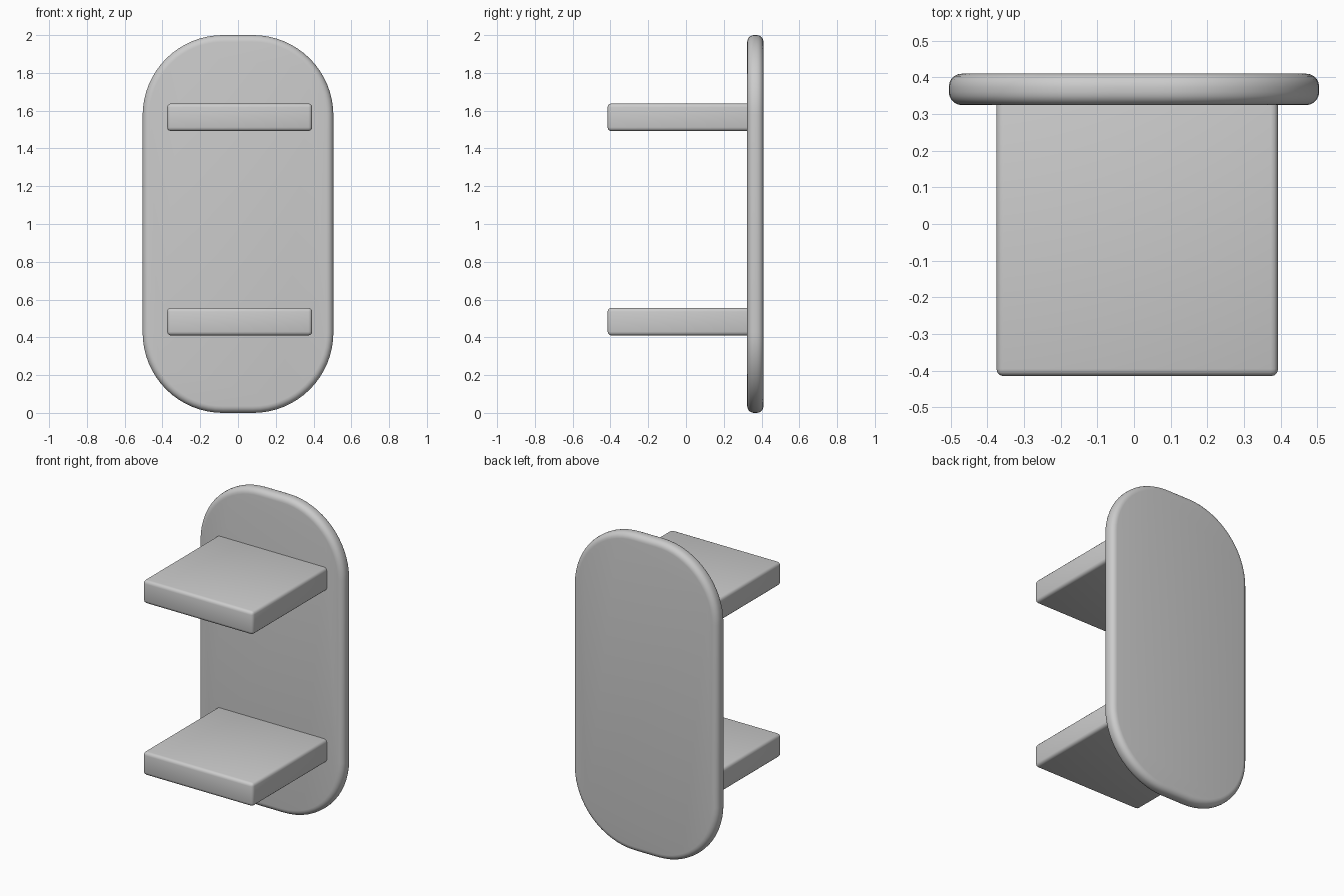
import bpy, bmesh, math

if "Cube" in bpy.data.objects:
    bpy.data.objects.remove(bpy.data.objects["Cube"])

grey = bpy.data.materials.new("light_grey")
grey.diffuse_color = (0.6, 0.6, 0.6, 1)
grey.use_nodes = True
grey.node_tree.nodes["Principled BSDF"].inputs["Base Color"].default_value = grey.diffuse_color


def finish(name, bm, bevel, segments):
    """Turn a bmesh into a smooth, edge-rounded object."""
    bmesh.ops.recalc_face_normals(bm, faces=bm.faces)
    mesh = bpy.data.meshes.new(name)
    bm.to_mesh(mesh)
    bm.free()
    obj = bpy.data.objects.new(name, mesh)
    bpy.context.collection.objects.link(obj)
    mesh.materials.append(grey)
    mod = obj.modifiers.new("rounded_edges", 'BEVEL')
    mod.width = bevel
    mod.segments = segments
    mod.limit_method = 'ANGLE'
    mod.angle_limit = math.radians(40)
    bpy.ops.object.select_all(action='DESELECT')
    bpy.context.view_layer.objects.active = obj
    obj.select_set(True)
    bpy.ops.object.modifier_apply(modifier=mod.name)
    bpy.ops.object.shade_smooth_by_angle(angle=math.radians(35))
    return obj


def back_panel(half_w, height, radius, y0, y1, steps=16):
    """Upright plate with large rounded corners."""
    bm = bmesh.new()
    verts = []
    corners = [(1, height - radius), (-1, height - radius), (-1, radius), (1, radius)]
    for quarter, (side, cz) in enumerate(corners):
        for i in range(steps + 1):
            a = math.pi / 2 * (quarter + i / steps)
            verts.append(bm.verts.new((side * (half_w - radius) + radius * math.cos(a),
                                       y0, cz + radius * math.sin(a))))
    face = bm.faces.new(verts)
    ext = bmesh.ops.extrude_face_region(bm, geom=[face], use_keep_orig=True)
    moved = [v for v in ext["geom"] if isinstance(v, bmesh.types.BMVert)]
    bmesh.ops.translate(bm, vec=(0, y1 - y0, 0), verts=moved)
    return finish("back_panel", bm, 0.036, 5)


def shelf(name, z0, z1):
    """Flat slab reaching forward from the panel."""
    x0, x1, y0, y1 = -0.375, 0.393, -0.415, 0.36
    bm = bmesh.new()
    bmesh.ops.create_cube(bm, size=1)
    for v in bm.verts:
        v.co = ((x0 + x1) / 2 + v.co.x * (x1 - x0),
                (y0 + y1) / 2 + v.co.y * (y1 - y0),
                (z0 + z1) / 2 + v.co.z * (z1 - z0))
    return finish(name, bm, 0.02, 3)


back_panel(0.505, 2.0, 0.425, 0.324, 0.41)
shelf("lower_shelf", 0.41, 0.556)
shelf("upper_shelf", 1.492, 1.638)
